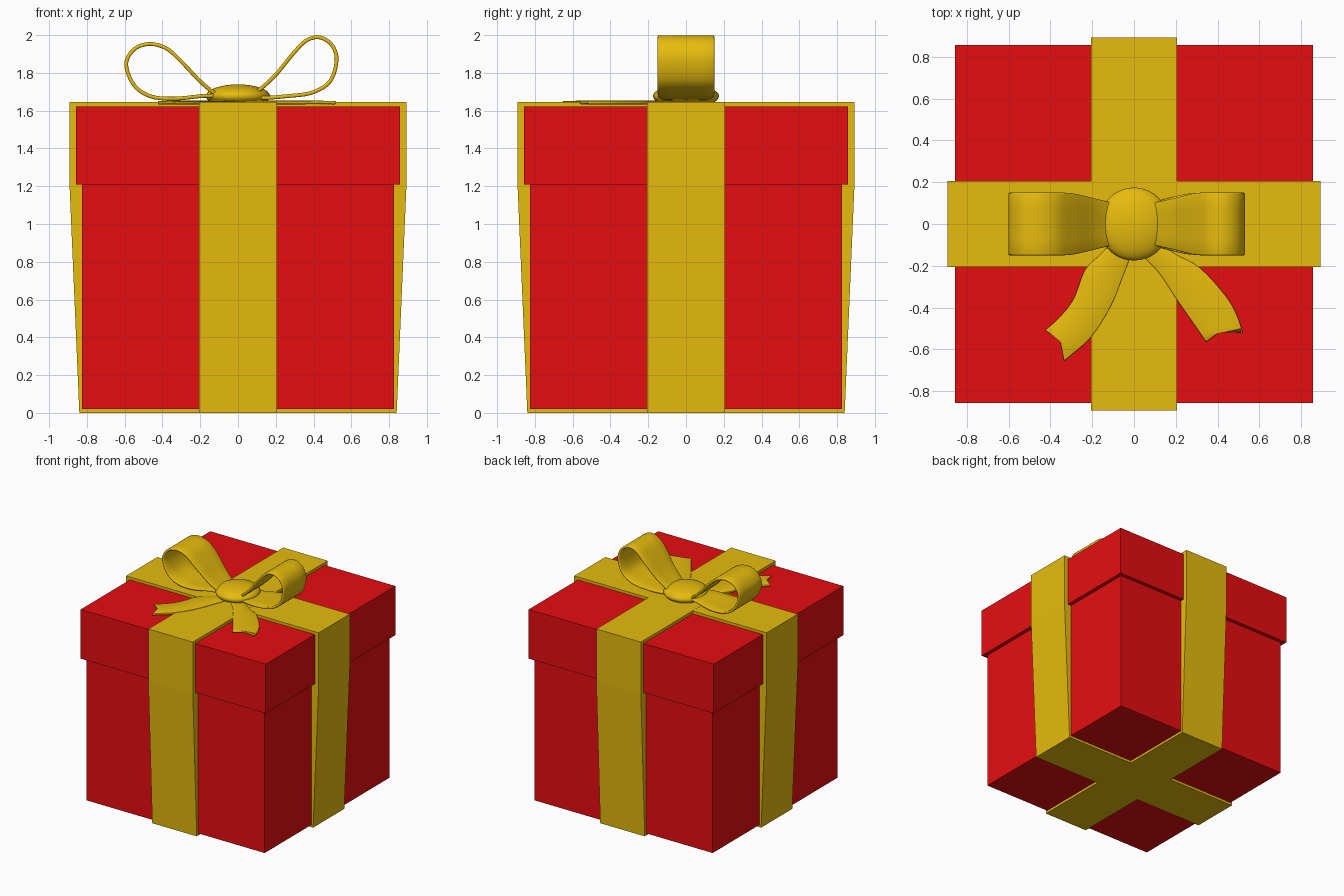
import bpy, bmesh
from math import pi
from mathutils import Vector, Matrix

if "Cube" in bpy.data.objects:
    bpy.data.objects.remove(bpy.data.objects["Cube"])


def material(name, color):
    m = bpy.data.materials.new(name)
    m.diffuse_color = (*color, 1)
    m.use_nodes = True
    m.node_tree.nodes["Principled BSDF"].inputs["Base Color"].default_value = m.diffuse_color
    return m


RED = material("red_card", (0.8, 0.004, 0.005))
GOLD = material("gold_ribbon", (0.8, 0.5, 0.004))


def make(name, bm, mat):
    bmesh.ops.recalc_face_normals(bm, faces=bm.faces)
    me = bpy.data.meshes.new(name)
    bm.to_mesh(me)
    bm.free()
    ob = bpy.data.objects.new(name, me)
    bpy.context.collection.objects.link(ob)
    me.materials.append(mat)
    return ob


def box(name, half, z0, z1, mat):
    bm = bmesh.new()
    bmesh.ops.create_cube(bm, size=1, matrix=Matrix.Translation((0, 0, (z0 + z1) / 2))
                          @ Matrix.Diagonal((half * 2, half * 2, z1 - z0, 1)))
    return make(name, bm, mat)


def select_only(ob):
    bpy.ops.object.select_all(action='DESELECT')
    ob.select_set(True)
    bpy.context.view_layer.objects.active = ob


def spline(pts, n=6):
    """Catmull-Rom curve through points of any dimension."""
    v = [Vector(p) for p in pts]
    v = [v[0] * 2 - v[1]] + v + [v[-1] * 2 - v[-2]]
    out = []
    for i in range(1, len(v) - 2):
        a, b, c, d = v[i - 1:i + 3]
        for k in range(n):
            t = k / n
            out.append((b * 2 + (c - a) * t + (a * 2 - b * 5 + c * 4 - d) * t * t
                        + (b * 3 - a - c * 3 + d) * t ** 3) * 0.5)
    return out + [v[-2]]


def strip(name, rows, thick):
    """Ribbon sheet from rows of points, thickened with soft edges."""
    bm = bmesh.new()
    vs = [[bm.verts.new(p) for p in row] for row in rows]
    for r0, r1 in zip(vs, vs[1:]):
        for j in range(len(r0) - 1):
            bm.faces.new((r0[j], r0[j + 1], r1[j + 1], r1[j]))
    ob = make(name, bm, GOLD)
    sol = ob.modifiers.new("thickness", 'SOLIDIFY')
    sol.thickness, sol.offset = thick, 0
    bev = ob.modifiers.new("soft_edge", 'BEVEL')
    bev.width, bev.segments, bev.angle_limit = thick * 0.35, 2, 1.0
    select_only(ob)
    bpy.ops.object.convert(target='MESH')
    bpy.ops.object.shade_smooth_by_angle(angle=pi / 3)
    return ob


# Box and lid
box("box_body", 0.825, 0.02, 1.215, RED)
box("box_lid", 0.857, 1.21, 1.622, RED)


# Two ribbon bands wrapped around the box
def band(name, turn, grow):
    outer = [(0.84, 0), (0.892, 1.21), (0.892, 1.645 + grow)]
    inner = [(0.82, 0.022), (0.82, 1.21), (0.82, 1.615)]
    bm = bmesh.new()
    loops = []
    for prof in (outer, inner):
        ring = prof + [(-x, z) for x, z in reversed(prof)]
        loops.append([[bm.verts.new((x, y, z)) for x, z in ring] for y in (-0.206, 0.206)])
    (of, ob_), (nf, nb) = loops
    for i in range(6):
        j = (i + 1) % 6
        for a, b in ((of, ob_), (ob_, nb), (nb, nf), (nf, of)):
            bm.faces.new((a[i], a[j], b[j], b[i]))
    bmesh.ops.rotate(bm, verts=bm.verts, matrix=Matrix.Rotation(turn, 3, 'Z'))
    make(name, bm, GOLD)


band("ribbon_band_side_to_side", 0, 0)
band("ribbon_band_front_to_back", pi / 2, 0.001)

# Bow loops: x, z, half width
LOOPS = {
    "bow_loop_left": [(-0.06, 1.665, 0.09), (-0.12, 1.69, 0.105), (-0.20, 1.755, 0.125),
                      (-0.30, 1.86, 0.147), (-0.38, 1.93, 0.15), (-0.47, 1.953, 0.15),
                      (-0.55, 1.925, 0.15), (-0.592, 1.846, 0.15), (-0.55, 1.735, 0.15),
                      (-0.46, 1.675, 0.15), (-0.33, 1.664, 0.147), (-0.18, 1.678, 0.12),
                      (-0.06, 1.675, 0.09)],
    "bow_loop_right": [(0.05, 1.67, 0.09), (0.11, 1.708, 0.105), (0.20, 1.79, 0.125),
                       (0.29, 1.90, 0.147), (0.36, 1.97, 0.15), (0.43, 1.988, 0.15),
                       (0.495, 1.95, 0.15), (0.522, 1.87, 0.15), (0.487, 1.755, 0.15),
                       (0.39, 1.695, 0.15), (0.26, 1.677, 0.145), (0.15, 1.668, 0.12),
                       (0.05, 1.668, 0.09)],
}
for name, pts in LOOPS.items():
    rows = [[(x, w * s, z) for s in (-1, -0.5, 0, 0.5, 1)] for x, z, w in spline(pts)]
    strip(name, rows, 0.02)

# Ribbon tails: outer edge x, y, inner edge x, y; swallow-tail notch at the end
TAILS = {
    "bow_tail_left": ([(-0.10, -0.08, 0.0, -0.08), (-0.16, -0.145, -0.02, -0.16),
                       (-0.235, -0.22, -0.057, -0.26), (-0.29, -0.36, -0.115, -0.40),
                       (-0.36, -0.45, -0.21, -0.546), (-0.426, -0.508, -0.335, -0.656)],
                      (-0.354, -0.556)),
    "bow_tail_right": ([(0.11, -0.08, 0.0, -0.08), (0.20, -0.145, 0.05, -0.16),
                        (0.316, -0.21, 0.12, -0.235), (0.436, -0.34, 0.21, -0.37),
                        (0.49, -0.43, 0.28, -0.47), (0.522, -0.522, 0.345, -0.565)],
                       (0.42, -0.51)),
}
for name, (pts, notch) in TAILS.items():
    rows = []
    for ax, ay, bx, by in spline(pts, 4):
        rows.append([(ax, ay, 1.642), ((ax + bx) / 2, (ay + by) / 2, 1.645), (bx, by, 1.642)])
    rows[-1][1] = (*notch, 1.643)
    strip(name, rows, 0.017)

# Flattened knot in the middle of the bow
bm = bmesh.new()
bmesh.ops.create_uvsphere(bm, u_segments=32, v_segments=16, radius=1,
                          matrix=Matrix.Translation((0, 0, 1.677))
                          @ Matrix.Diagonal((0.17, 0.175, 0.062, 1)))
knot = make("bow_knot", bm, GOLD)
select_only(knot)
bpy.ops.object.shade_smooth_by_angle(angle=pi / 3)
